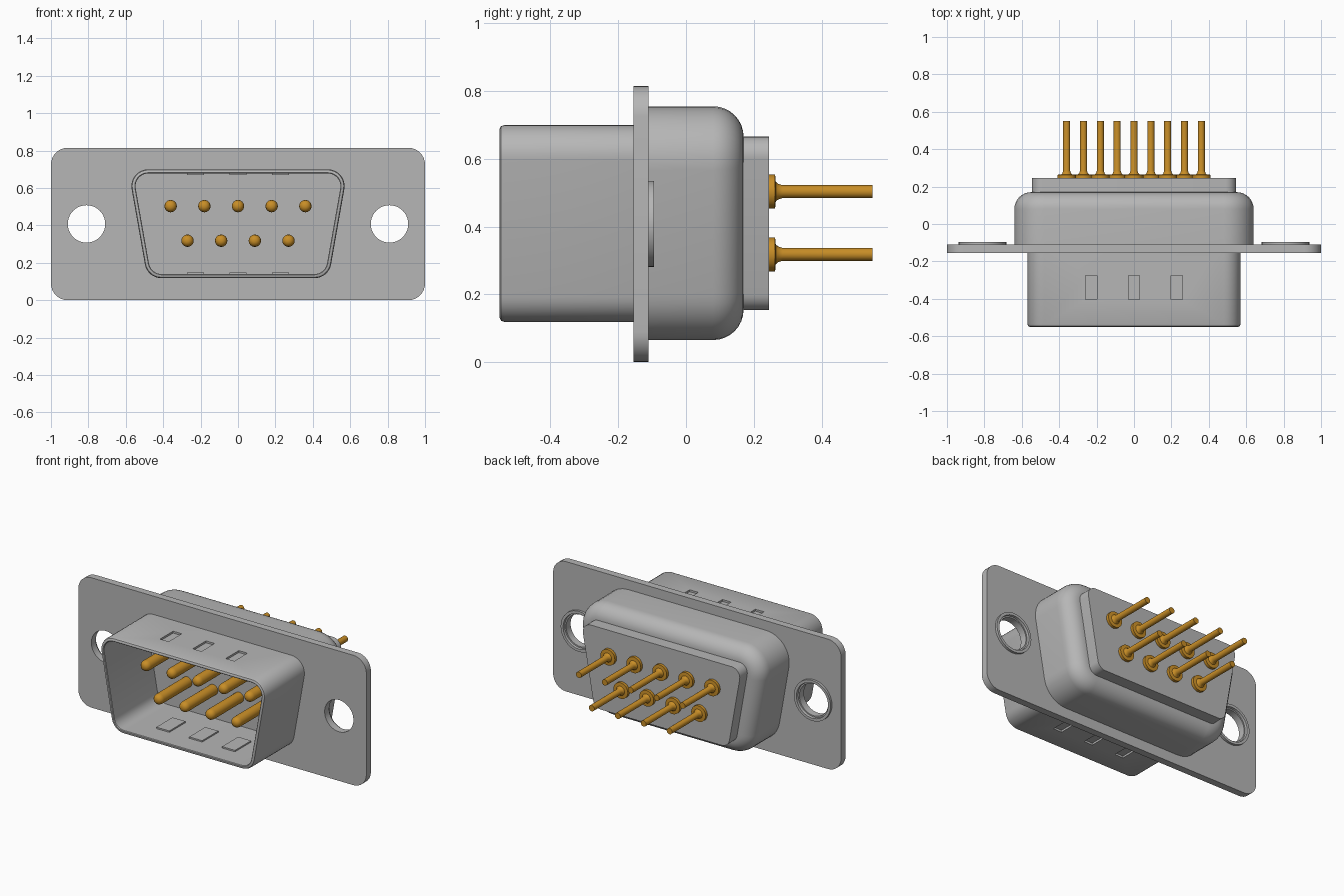
import bpy, bmesh, math

default = bpy.data.objects.get("Cube")
if default:
    bpy.data.objects.remove(default, do_unlink=True)


def material(name, rgb, metallic=0.0):
    m = bpy.data.materials.new(name)
    m.use_nodes = True
    m.diffuse_color = (*rgb, 1)
    m.node_tree.nodes["Principled BSDF"].inputs["Base Color"].default_value = (*rgb, 1)
    return m


GREY = material("grey metal", (0.47, 0.47, 0.47))
GOLD = material("gold", (0.58, 0.27, 0.02))
SLANT = math.radians(10)
MID_Z = 0.408


def arc(cx, cz, r, start, end, n=8):
    return [(cx + r * math.cos(math.radians(start + (end - start) * i / n)),
             cz + r * math.sin(math.radians(start + (end - start) * i / n))) for i in range(n + 1)]


def d_profile(half, z0, z1, r, inset=0.0):
    """Rounded trapezoid, wide at the top, optionally shrunk by inset."""
    top = half - r
    low = top - math.tan(SLANT) * (z1 - z0 - 2 * r)
    r_in = r - inset
    right = arc(low, z0 + r, r_in, -90, -10) + arc(top, z1 - r, r_in, -10, 90)
    return right + [(-x, z) for x, z in reversed(right)]


def circle(x, z, r, n=24):
    return arc(x, z, r, 0, 360, n)[:-1]


def loft(name, rings, mat, closed=False):
    """Skin a list of (outline, y) rings, capped unless the rings form a loop."""
    bm = bmesh.new()
    loops = [[bm.verts.new((x, y, z)) for x, z in pts] for pts, y in rings]
    pairs = list(zip(loops, loops[1:]))
    if closed:
        pairs.append((loops[-1], loops[0]))
    else:
        bm.faces.new(loops[0])
        bm.faces.new(loops[-1])
    for a, b in pairs:
        for i in range(len(a)):
            j = (i + 1) % len(a)
            bm.faces.new((a[i], a[j], b[j], b[i]))
    bmesh.ops.recalc_face_normals(bm, faces=bm.faces)
    mesh = bpy.data.meshes.new(name)
    bm.to_mesh(mesh)
    bm.free()
    obj = bpy.data.objects.new(name, mesh)
    bpy.context.collection.objects.link(obj)
    mesh.materials.append(mat)
    return obj


def box(name, x, width, y0, y1, z0, z1):
    w = width / 2
    pts = [(x - w, z0), (x + w, z0), (x + w, z1), (x - w, z1)]
    return loft(name, [(pts, y0), (pts, y1)], GREY)


def activate(obj):
    bpy.ops.object.select_all(action='DESELECT')
    obj.select_set(True)
    bpy.context.view_layer.objects.active = obj


def cut(obj, cutters):
    activate(obj)
    for c in cutters:
        mod = obj.modifiers.new("cut", 'BOOLEAN')
        mod.operation, mod.solver, mod.object = 'DIFFERENCE', 'EXACT', c
        bpy.ops.object.modifier_apply(modifier=mod.name)
        bpy.data.objects.remove(c, do_unlink=True)


def smooth(obj):
    activate(obj)
    bpy.ops.object.shade_smooth_by_angle(angle=math.radians(35))


SHELL = (0.57, 0.118, 0.70, 0.09)
BODY = (0.64, 0.065, 0.755, 0.16)

# Mounting flange with two screw holes and the opening for the shell
R, H = 0.09, 0.815
right = arc(1 - R, R, R, -90, 0) + arc(1 - R, H - R, R, 0, 90)
outline = right + [(-x, z) for x, z in reversed(right)]
flange = loft("flange", [(outline, -0.155), (outline, -0.11)], GREY)
cutters = [loft("hole_cutter", [(circle(s * 0.81, MID_Z, 0.1, 40), y) for y in (-0.3, 0.0)], GREY)
           for s in (-1, 1)]
cutters.append(loft("opening_cutter", [(d_profile(*SHELL, 0.01), y) for y in (-0.3, 0.0)], GREY))
cut(flange, cutters)
smooth(flange)

# Raised rims behind the screw holes
for side, s in (("left", 1), ("right", -1)):
    steps = [(0.127, -0.112), (0.127, -0.095), (0.11, -0.095), (0.108, -0.112)]
    smooth(loft(side + "_hole_rim", [(circle(s * 0.81, MID_Z, r, 40), y) for r, y in steps], GREY, True))

# Hollow front shell with a rounded lip and a floor
steps = [(0, -0.111), (0, -0.535), (0.004, -0.546), (0.012, -0.55),
         (0.018, -0.55), (0.022, -0.546), (0.022, -0.118)]
shell = loft("front_shell", [(d_profile(*SHELL, i), y) for i, y in steps], GREY)

# Pressed dimples: pockets outside, bumps inside
pockets = []
for n, x in enumerate((-0.228, 0, 0.228)):
    pockets.append(box("pocket", x, 0.06, -0.405, -0.275, 0.688, 0.75))
    pockets.append(box("pocket", x, 0.06, -0.405, -0.275, 0.05, 0.13))
    box(f"upper_bump_{n + 1}", x, 0.09, -0.42, -0.26, 0.669, 0.68)
    box(f"lower_bump_{n + 1}", x, 0.09, -0.42, -0.26, 0.138, 0.149)
cut(shell, pockets)
smooth(shell)

# Rear housing with a rounded back edge
F = 0.09
steps = [(0, -0.1105)]
for i in range(9):
    a = math.pi / 2 * i / 8
    steps.append((F * (1 - math.cos(a)), 0.17 - F + F * math.sin(a)))
smooth(loft("rear_housing", [(d_profile(*BODY, i), y) for i, y in steps], GREY))

# Insulator block
smooth(loft("insulator", [(d_profile(0.545, 0.153, 0.665, 0.055), y) for y in (0.1, 0.245)], GREY))

# Contact pins: thick round-nosed front, thin collared tail
nose = [(0.008, -0.425), (0.021, -0.42), (0.03, -0.408), (0.033, -0.393), (0.033, -0.1)]
tail = [(0.05, 0.235), (0.05, 0.263), (0.029, 0.265), (0.023, 0.272), (0.019, 0.285), (0.019, 0.55)]
for row, z, count in (("upper", 0.503, 5), ("lower", 0.318, 4)):
    for i in range(count):
        x = 0.18 * (i - (count - 1) / 2)
        for part, steps in (("pin", nose), ("tail", tail)):
            smooth(loft(f"{row}_{part}_{i + 1}", [(circle(x, z, r), y) for r, y in steps], GOLD))
